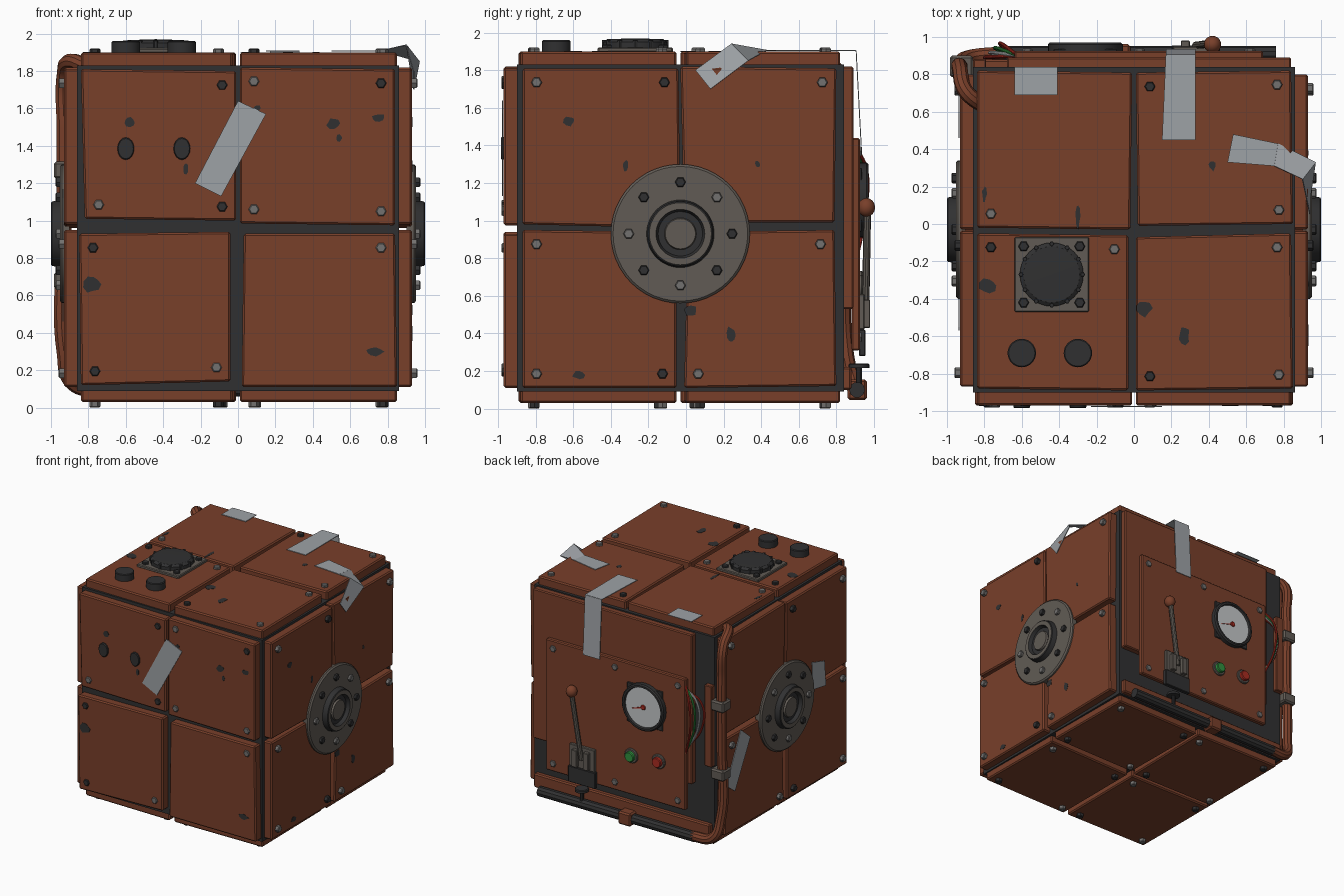
import bpy, bmesh, math, random
from mathutils import Vector

random.seed(4)
cube = bpy.data.objects.get("Cube")
if cube:
    bpy.data.objects.remove(cube)


def material(name, *rgb):
    m = bpy.data.materials.new(name)
    m.use_nodes = True
    m.diffuse_color = (*rgb, 1)
    m.node_tree.nodes["Principled BSDF"].inputs["Base Color"].default_value = (*rgb, 1)
    return m


RUST = material("rust brown", .19, .05, .023)
DARK = material("dark iron", .03, .03, .031)
STEEL = material("warm steel", .12, .105, .09)
BOLT = material("bolt grey", .17, .165, .16)
TAPE = material("tape grey", .34, .36, .38)
WHITE = material("dial white", .55, .57, .58)
RED = material("signal red", .4, .025, .015)
GREEN = material("signal green", .03, .28, .05)

# Each face maps (across, up, distance outward) to world space
FACES = {
    "front": lambda u, v, d: (u, -d, v),
    "back": lambda u, v, d: (u, d, v),
    "left": lambda u, v, d: (d, u, v),
    "right": lambda u, v, d: (-d, u, v),
    "top": lambda u, v, d: (u, v, d),
    "bottom": lambda u, v, d: (u, v, -d),
}
smooth_objects = []


def finish(name, bm, *mats):
    bmesh.ops.recalc_face_normals(bm, faces=bm.faces)
    mesh = bpy.data.meshes.new(name)
    bm.to_mesh(mesh)
    bm.free()
    for m in mats:
        mesh.materials.append(m)
    ob = bpy.data.objects.new(name, mesh)
    bpy.context.collection.objects.link(ob)
    return ob


def plate(name, face, pts, d0, d1, mat, bevel=0):
    """Flat outline extruded outward from a face."""
    bm = bmesh.new()
    low, high = [[bm.verts.new(FACES[face](u, v, d)) for u, v in pts] for d in (d0, d1)]
    bm.faces.new(low)
    bm.faces.new(high)
    for i in range(len(pts)):
        j = (i + 1) % len(pts)
        bm.faces.new((low[i], low[j], high[j], high[i]))
    if bevel:
        bmesh.ops.bevel(bm, geom=bm.edges[:], offset=bevel, segments=1, affect='EDGES')
    return finish(name, bm, mat)


def rect(u0, u1, v0, v1):
    return [(u0, v0), (u1, v0), (u1, v1), (u0, v1)]


def lathe(name, face, u, v, profile, mats, bands=None, sides=32, su=1, sv=1):
    """Turned part; bands gives the material slot of each profile segment."""
    bm = bmesh.new()
    rings = []
    for r, d in profile:
        ring = []
        for k in range(sides):
            a = math.tau * k / sides
            ring.append(bm.verts.new(FACES[face](u + r * su * math.cos(a), v + r * sv * math.sin(a), d)))
        rings.append(ring)
    for s in range(len(rings) - 1):
        a, b = rings[s], rings[s + 1]
        for k in range(sides):
            n = (k + 1) % sides
            f = bm.faces.new((a[k], a[n], b[n], b[k]))
            f.material_index = bands[s] if bands else 0
    bmesh.ops.remove_doubles(bm, verts=bm.verts, dist=1e-5)
    ob = finish(name, bm, *mats)
    if sides > 8:
        smooth_objects.append(ob)
    return ob


def disc(name, face, u, v, r, d0, d1, mat, **kw):
    c = min(.006, r * .2)
    return lathe(name, face, u, v, [(0, d0), (r, d0), (r, d1 - c), (r - c, d1), (0, d1)], [mat], **kw)


def bolt(face, u, v, d, code="g", height=.03):
    disc("bolt", face, u, v, .029, d - .005, d + height, BOLT if code == "g" else DARK, sides=6)


def tube(name, pts, r, mat, kind='POLY'):
    """Round tube through a few points."""
    cu = bpy.data.curves.new(name, 'CURVE')
    cu.dimensions = '3D'
    cu.bevel_depth, cu.bevel_resolution, cu.use_fill_caps = r, 3, True
    sp = cu.splines.new(kind)
    if kind == 'BEZIER':
        sp.bezier_points.add(len(pts) - 1)
        for p, co in zip(sp.bezier_points, pts):
            p.co = co
            p.handle_left_type = p.handle_right_type = 'AUTO'
    else:
        sp.points.add(len(pts) - 1)
        for p, co in zip(sp.points, pts):
            p.co = (*co, 1)
    cu.materials.append(mat)
    ob = bpy.data.objects.new(name, cu)
    bpy.context.collection.objects.link(ob)
    bpy.ops.object.select_all(action='DESELECT')
    ob.select_set(True)
    bpy.context.view_layer.objects.active = ob
    bpy.ops.object.convert(target='MESH')
    smooth_objects.append(bpy.context.view_layer.objects.active)


# Dark inner body
plate("core", "top", rect(-.86, .86, -.9, .84), .09, 1.83, DARK)

# Armour panels: corner outline and bolt code per corner (g grey, d dark)
FRONT = [([(-.82, 1.01), (-.01, 1), (-.01, 1.8), (-.84, 1.81)], "gdd-"),
         ([(.01, .985), (.84, .975), (.84, 1.81), (.01, 1.82)], "ggdg"),
         ([(-.84, .12), (-.04, .14), (-.04, .94), (-.85, .93)], "dg-d"),
         ([(.02, .11), (.85, .11), (.84, .93), (.03, .93)], "--g-")]
SIDE = [([(-.87, .98), (-.03, .96), (-.04, 1.81), (-.87, 1.81)], "--dg"),
        ([(-.01, .99), (.79, .99), (.8, 1.81), (-.03, 1.82)], "--g-"),
        ([(-.87, .11), (-.05, .11), (-.05, .94), (-.87, .95)], "gd-g"),
        ([(-.01, .11), (.8, .12), (.79, .95), (.01, .94)], "g-g-")]
TOP = [([(-.84, -.02), (-.02, -.03), (-.01, .81), (-.84, .82)], "g---"),
       ([(.02, -.01), (.85, 0), (.84, .82), (.01, .81)], "-ggd"),
       ([(-.84, -.88), (-.03, -.89), (-.03, -.06), (-.84, -.05)], "--gd"),
       ([(.01, -.89), (.85, -.88), (.84, -.05), (.01, -.07)], "dgg-")]
BOTTOM = [(pts, "gdgd") for pts, _ in TOP]
for face, panels, d0, d1, head in [("front", FRONT, .89, .97, .012), ("left", SIDE, .85, .93, .03),
                                   ("right", SIDE, .85, .93, .03), ("top", TOP, 1.82, 1.9, .02),
                                   ("bottom", BOTTOM, -.1, -.03, .03)]:
    for pts, codes in panels:
        plate(face + "_panel", face, pts, d0, d1, RUST, .01)
        cu, cv = [sum(p[i] for p in pts) / 4 for i in (0, 1)]
        for (u, v), code in zip(pts, codes):
            if code != "-":
                bolt(face, u + math.copysign(.075, cu - u), v + math.copysign(.075, cv - v), d1, code, head)

# Side flanges with stepped hub
for face in ("left", "right"):
    profile = [(0, .9), (.37, .9), (.37, .942), (.358, .953), (.18, .953), (.172, .995), (.165, 1), (.13, 1),
               (.118, .97), (.085, .97), (.08, .985), (0, .985)]
    lathe(face + "_flange", face, -.03, .93, profile, [STEEL, DARK], [0] * 4 + [1, 1, 0, 1, 1, 0, 0], 48)
    for k, code in enumerate("dgddgdgd"):
        a = math.tau * k / 8
        bolt(face, -.03 + .275 * math.cos(a), .93 + .275 * math.sin(a), .953, code, .022)

# Roof vent and knobs
plate("vent_base", "top", rect(-.64, -.24, -.47, -.07), 1.895, 1.922, STEEL, .006)
lathe("vent_cap", "top", -.44, -.27, [(0, 1.92), (.17, 1.92), (.17, 1.95), (.15, 1.965), (0, 1.97)], [DARK])
for k in range(12):
    a = math.tau * k / 12
    disc("vent_stud", "top", -.44 + .165 * math.cos(a), -.27 + .165 * math.sin(a), .013, 1.92, 1.962, DARK, sides=6)
for u in (-.59, -.29):
    for v in (-.42, -.12):
        bolt("top", u, v, 1.92, "d", .018)
for u in (-.6, -.3):
    disc("roof_knob", "top", u, -.69, .076, 1.89, 1.96, DARK)
    disc("front_stud", "front", u, 1.385, .06, .96, .985, DARK, su=.75, sides=16)

# Worn paint chips
CHIPS = {"front": [(-.58, 1.53, .03, .027), (-.28, 1.28, .015, .03), (-.78, .66, .045, .045), (.51, 1.52, .035, .03),
                   (.54, 1.44, .015, .02), (.75, 1.55, .035, .023), (.73, .3, .045, .025), (.1, 1.6, .02, .02)],
         "left": [(-.62, 1.53, .03, .025), (-.32, 1.29, .014, .03), (.38, 1.3, .015, .018), (.24, .39, .027, .045),
                  (-.57, .18, .032, .025), (.02, .52, .035, .03)],
         "top": [(.05, -.45, .045, .045), (.27, -.6, .028, .045), (-.78, -.33, .045, .04), (-.3, .04, .013, .06),
                 (-.8, .16, .012, .04), (.42, .31, .02, .025)]}
for face, d in (("front", .97), ("left", .93), ("top", 1.9)):
    for u, v, ru, rv in CHIPS[face]:
        outline = []
        for k in range(9):
            a, s = math.tau * k / 9, random.uniform(.75, 1.2)
            outline.append((u + ru * s * math.cos(a), v + rv * s * math.sin(a)))
        plate("paint_chip", face, outline, d - .002, d + .002, DARK)

# Back plates, control panel and lower beam
plate("back_plate", "back", rect(-.68, .84, .53, 1.82), .83, .89, RUST, .008)
plate("back_strip", "back", rect(-.86, -.79, .72, 1.42), .83, .88, RUST, .006)
plate("lower_beam", "back", rect(-.84, .84, .1, .22), .83, .88, RUST, .01)
plate("control_panel", "back", rect(-.64, .69, .31, 1.44), .88, .925, RUST, .008)
for u in (-.57, .03, .62):
    for v in (.38, 1.37):
        bolt("back", u, v, .925, "g", .012)

# Pressure gauge
plate("gauge_base", "back", rect(-.43, -.09, .94, 1.28), .92, .935, DARK, .004)
lathe("gauge", "back", -.26, 1.11, [(0, .92), (.2, .92), (.2, .96), (.19, .97), (.175, .97), (.17, .952), (0, .952)],
      [DARK, WHITE], [0] * 5 + [1])
plate("gauge_needle", "back", [(-.27, 1.12), (-.25, 1.1), (-.13, 1.07)], .951, .957, RED)
disc("needle_hub", "back", -.26, 1.11, .022, .95, .962, RED, sides=16)

# Push buttons
for u, v, mat in ((-.13, .65, GREEN), (-.39, .67, RED)):
    disc("button_collar", "back", u, v, .062, .92, .94, STEEL, sides=24)
    disc("button", "back", u, v, .043, .93, .968, mat, sides=24)

# Lever on its bracket
plate("lever_foot", "back", rect(.2, .46, .28, .42), .92, .955, DARK, .005)
plate("lever_bracket", "back", rect(.21, .45, .42, .61), .92, .95, STEEL, .005)
for u in (.25, .36):
    plate("lever_cheek", "back", rect(u, u + .05, .43, .58), .94, .98, STEEL, .005)
tube("lever_rod", [(.33, .955, .5), (.42, .965, 1.07)], .02, STEEL)
arc = [(.046 * math.sin(math.pi * k / 8), 1.07 - .05 * math.cos(math.pi * k / 8)) for k in range(9)]
lathe("lever_knob", "top", .42, .96, arc, [RUST], sides=20)

# Corner pipe running into the bottom roller, with clamps
tube("corner_pipe", [(-.8, .63, 1.82), (-.9, .71, 1.85), (-.93, .82, 1.77), (-.93, .84, 1.5), (-.93, .84, .9),
                     (-.93, .85, .3), (-.88, .89, .13), (-.7, .91, .1)], .042, RUST, 'BEZIER')
for z in (1.27, .68):
    plate("pipe_clamp", "top", rect(-.985, -.86, .785, .9), z - .045, z + .045, STEEL, .012)
tube("bottom_roller", [(.76, .91, .1), (-.72, .91, .1)], .042, DARK)
plate("roller_clamp", "back", rect(-.14, -.02, .045, .155), .86, .962, RUST, .012)
tube("valve_stem", [(.35, .92, .12), (.35, .92, .23)], .016, DARK)
disc("valve_wheel", "top", .35, .92, .055, .215, .24, DARK, sides=20)

# Loose wires
for k, mat in enumerate((RED, GREEN, WHITE, RED)):
    s = k * .022
    tube("wire", [(-.62, .9, 1.4 - s), (-.7 - s, .96 - s, 1.27), (-.71 - s, .955 - s, 1.05), (-.62, .9, .76 + s)],
         .009, mat, 'BEZIER')

# Tape strips, folded over edges where needed
bm = bmesh.new()
side_x = -.936
QUADS = [[(0, -.976, 1.64), (.15, -.976, 1.57), (-.09, -.976, 1.13), (-.23, -.976, 1.2)],
         [(-.64, .69, 1.906), (-.41, .69, 1.906), (-.41, .84, 1.906), (-.64, .84, 1.906)],
         [(.15, .45, 1.906), (.33, .45, 1.906), (.33, .905, 1.906), (.17, .905, 1.906)],
         [(.17, .905, 1.906), (.33, .905, 1.906), (.33, .932, 1.4), (.17, .932, 1.4)],
         [(.5, .33, 1.906), (.53, .48, 1.906), (.77, .43, 1.906), (.75, .31, 1.906)],
         [(.77, .43, 1.906), (.97, .33, 1.85), (.9, .24, 1.94), (.75, .31, 1.906)],
         [(.9, .24, 1.94), (.97, .33, 1.85), (.94, .13, 1.7), (.94, .05, 1.8)],
         [(side_x, .59, .96), (side_x, .46, .85), (side_x, .67, .46), (side_x, .79, .55)],
         [(side_x, -.38, 1.17), (side_x, -.55, 1.12), (side_x, -.57, .9), (side_x, -.39, .93)]]
for quad in QUADS:
    bm.faces.new([bm.verts.new(p) for p in quad])
tape = finish("tape_strips", bm, TAPE)
solid = tape.modifiers.new("thickness", 'SOLIDIFY')
solid.thickness, solid.offset = .005, 0

# Smooth the round parts, keeping crisp edges
bpy.ops.object.select_all(action='DESELECT')
for ob in smooth_objects:
    ob.select_set(True)
bpy.context.view_layer.objects.active = smooth_objects[0]
bpy.ops.object.shade_smooth_by_angle(angle=math.radians(35))
